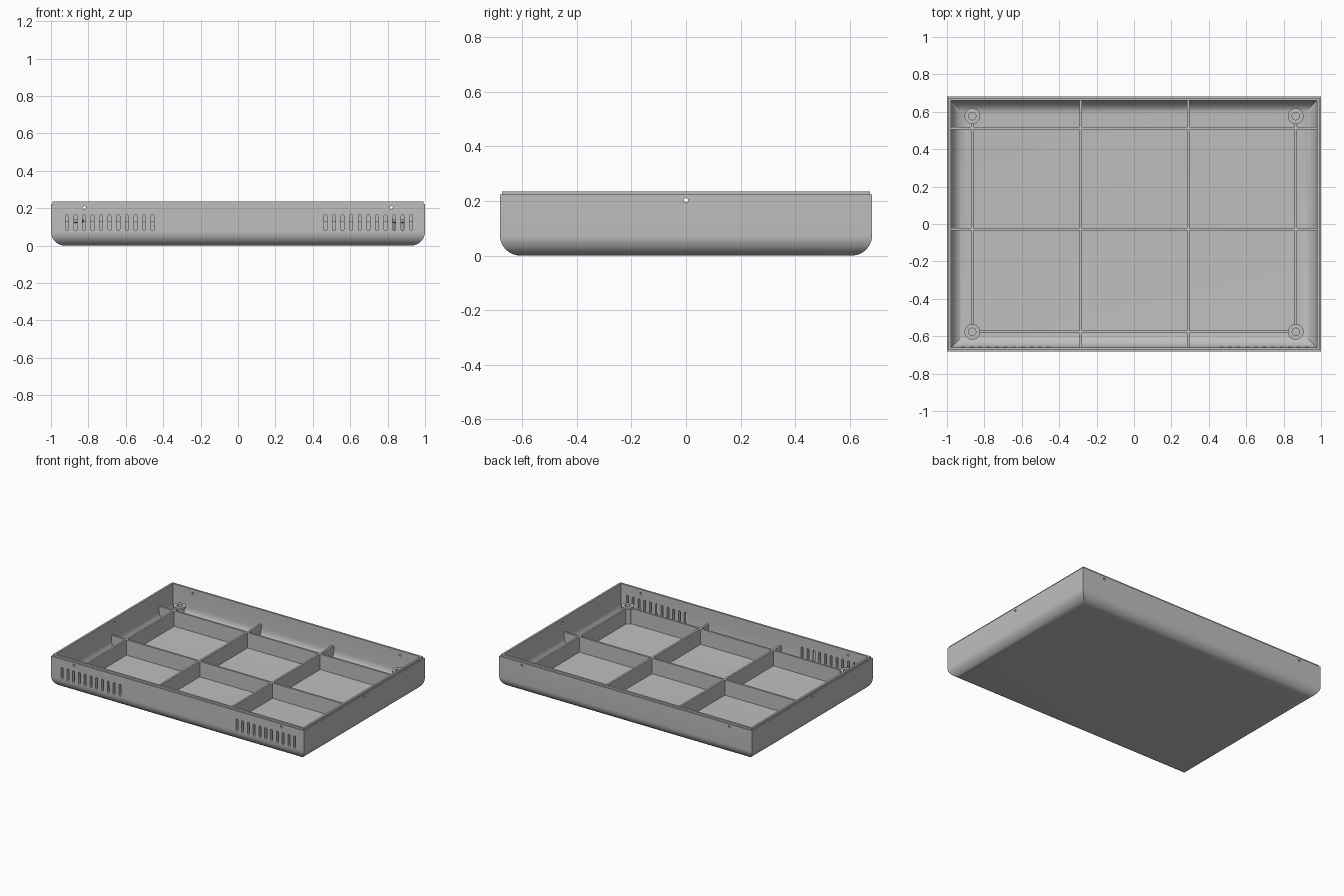
import bpy, bmesh, math
from mathutils import Matrix, Vector

cube = bpy.data.objects.get("Cube")
if cube:
    bpy.data.objects.remove(cube, do_unlink=True)

HX, HY, H = 1.0, 0.682, 0.235      # half sizes and height
WALL, FLOOR, R_OUT, R_IN = 0.022, 0.02, 0.075, 0.08
RIB_TOP, RIB_W = 0.13, 0.014

grey = bpy.data.materials.new("plain grey")
grey.use_nodes = True
grey.diffuse_color = (0.52, 0.52, 0.52, 1)
grey.node_tree.nodes["Principled BSDF"].inputs["Base Color"].default_value = (0.52, 0.52, 0.52, 1)


def finish(name, bm):
    bmesh.ops.recalc_face_normals(bm, faces=bm.faces)
    mesh = bpy.data.meshes.new(name)
    bm.to_mesh(mesh)
    bm.free()
    mesh.materials.append(grey)
    ob = bpy.data.objects.new(name, mesh)
    bpy.context.collection.objects.link(ob)
    return ob


def smooth(ob):
    bpy.ops.object.select_all(action='DESELECT')
    ob.select_set(True)
    bpy.context.view_layer.objects.active = ob
    bpy.ops.object.shade_smooth_by_angle(angle=math.radians(30))


def fillet(inset, z, r, n=10):
    """Quarter round from the floor up to the wall, as (inset, height)."""
    arc = [i / n * math.pi / 2 for i in range(n + 1)]
    return [(inset + r - r * math.sin(a), z + r - r * math.cos(a)) for a in arc]


def prism(bm, points, direction):
    """Extrude a flat outline along a direction."""
    face = bm.faces.new([bm.verts.new(p) for p in points])
    new = bmesh.ops.extrude_face_region(bm, geom=[face])["geom"]
    bmesh.ops.translate(bm, vec=direction, verts=[v for v in new if isinstance(v, bmesh.types.BMVert)])


# Tray shell: rectangles lofted along the wall section, with a stepped rim
section = fillet(0, 0, R_OUT)
section += [(0, 0.223), (0.008, 0.223), (0.008, H), (WALL, H)]
section += reversed(fillet(WALL, FLOOR, R_IN))
bm = bmesh.new()
rings = []
for d, z in section:
    x, y = HX - d, HY - d
    rings.append([bm.verts.new(p) for p in ((-x, -y, z), (x, -y, z), (x, y, z), (-x, y, z))])
for a, b in zip(rings, rings[1:]):
    for i in range(4):
        j = (i + 1) % 4
        bm.faces.new((a[i], a[j], b[j], b[i]))
bm.faces.new(rings[0])
bm.faces.new(rings[-1])
tray = finish("tray_shell", bm)

# Cutters: vent slots in the front wall and screw holes in all four walls
bm = bmesh.new()
for start in (-0.915, 0.468):
    for k in range(11):
        cx, r = start + k * 0.0458, 0.008
        outline = []
        for end, a0 in ((0.157, 0), (0.088, math.pi)):
            for i in range(7):
                a = a0 + math.pi * i / 6
                outline.append((cx + r * math.cos(a), -HY - 0.05, end + r * math.sin(a)))
        prism(bm, outline, Vector((0, 0.15, 0)))
holes = [(sx * 0.82, sy * HY, 0) for sx in (-1, 1) for sy in (-1, 1)]
holes += [(sx * HX, 0, math.pi / 2) for sx in (-1, 1)]
for x, y, turn in holes:
    place = Matrix.Translation((x, y, 0.203)) @ Matrix.Rotation(turn, 4, 'Z') @ Matrix.Rotation(math.pi / 2, 4, 'X')
    bmesh.ops.create_cone(bm, cap_ends=True, segments=16, radius1=0.008, radius2=0.008, depth=0.1, matrix=place)
cutter = finish("wall_cutter", bm)
cutter.hide_render = True
mod = tray.modifiers.new("openings", 'BOOLEAN')
mod.operation, mod.solver, mod.object = 'DIFFERENCE', 'EXACT', cutter
bpy.context.view_layer.objects.active = tray
bpy.ops.object.modifier_apply(modifier=mod.name)
bpy.data.objects.remove(cutter, do_unlink=True)
smooth(tray)


# Full ribs, with ends that follow the rounded inside of the shell
def full_rib(name, pos, half, along_x):
    end = fillet(WALL - 0.004, FLOOR - 0.004, R_IN)
    side = [(half - d, z) for d, z in end] + [(half - WALL + 0.004, RIB_TOP)]
    outline = side + [(-u, z) for u, z in reversed(side)]
    bm = bmesh.new()
    w = pos - RIB_W / 2
    if along_x:
        prism(bm, [(u, w, z) for u, z in outline], Vector((0, RIB_W, 0)))
    else:
        prism(bm, [(w, u, z) for u, z in outline], Vector((RIB_W, 0, 0)))
    finish(name, bm)


full_rib("cross_rib_right", -0.285, HY, False)
full_rib("cross_rib_left", 0.29, HY, False)
full_rib("long_rib_back", 0.512, HX, True)
full_rib("long_rib_middle", -0.028, HX, True)


# Short ribs that join the screw posts
def box_rib(name, x0, x1, y0, y1):
    bm = bmesh.new()
    z = FLOOR - 0.004
    prism(bm, [(x0, y0, z), (x1, y0, z), (x1, y1, z), (x0, y1, z)], Vector((0, 0, RIB_TOP - z)))
    finish(name, bm)


PX, PY, W = 0.865, 0.577, RIB_W / 2
box_rib("post_rib_right", -PX - W, -PX + W, -PY + 0.025, PY - 0.025)
box_rib("post_rib_left", PX - W, PX + W, -PY + 0.025, PY - 0.025)
box_rib("post_rib_front", -PX + 0.025, PX - 0.025, -PY - W, -PY + W)

# Screw posts: a stem with a wider collar and a blind hole
post_profile = [(0.032, 0.015), (0.032, 0.122), (0.042, 0.126), (0.042, 0.14), (0.02, 0.14), (0.02, 0.05)]
for sx, side in ((-1, "right"), (1, "left")):
    for sy, end in ((-1, "front"), (1, "back")):
        bm = bmesh.new()
        n = 32
        loops = []
        for r, z in post_profile:
            loops.append([bm.verts.new((sx * PX + r * math.cos(2 * math.pi * i / n),
                                        sy * PY + r * math.sin(2 * math.pi * i / n), z)) for i in range(n)])
        for a, b in zip(loops, loops[1:]):
            for i in range(n):
                bm.faces.new((a[i], a[(i + 1) % n], b[(i + 1) % n], b[i]))
        bm.faces.new(loops[0])
        bm.faces.new(loops[-1])
        smooth(finish(f"screw_post_{end}_{side}", bm))
